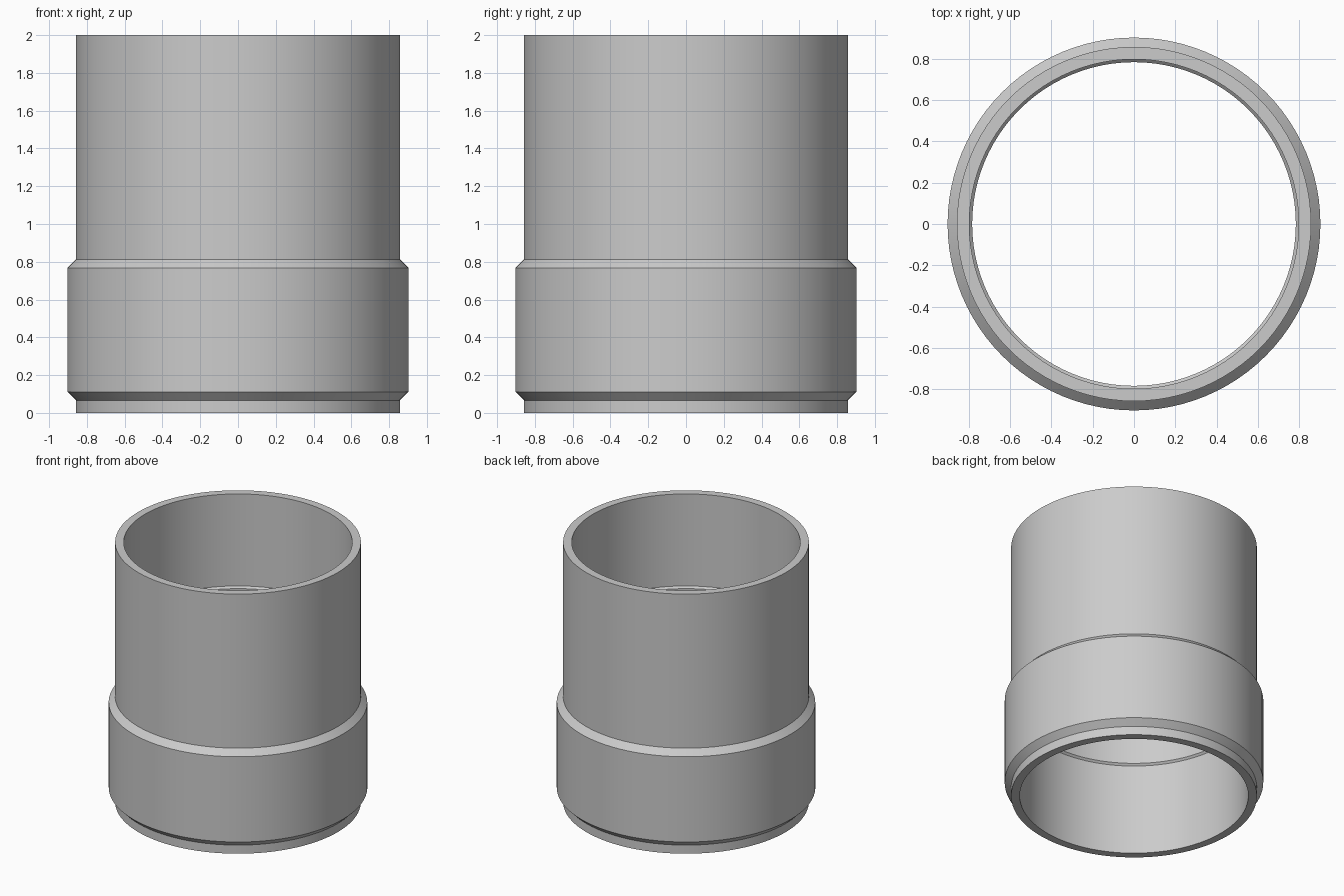
import bpy
import bmesh
import math

cube = bpy.data.objects.get("Cube")
if cube:
    bpy.data.objects.remove(cube, do_unlink=True)

SEGMENTS = 96
OUTER, COLLAR, BORE, STOP = 0.858, 0.903, 0.798, 0.784

grey = bpy.data.materials.new("light_grey")
grey.use_nodes = True
colour = (0.6, 0.6, 0.6, 1)
grey.diffuse_color = colour
grey.node_tree.nodes["Principled BSDF"].inputs["Base Color"].default_value = colour


def lathe(name, profile):
    """Spin a closed (radius, height) profile around z."""
    bm = bmesh.new()
    verts = [bm.verts.new((r, 0, z)) for r, z in profile]
    edges = [bm.edges.new((v, verts[(i + 1) % len(verts)]))
             for i, v in enumerate(verts)]
    bmesh.ops.spin(bm, geom=verts + edges, cent=(0, 0, 0), axis=(0, 0, 1),
                   angle=math.tau, steps=SEGMENTS, use_merge=True)
    bmesh.ops.remove_doubles(bm, verts=bm.verts, dist=0.0001)
    bmesh.ops.recalc_face_normals(bm, faces=bm.faces)
    mesh = bpy.data.meshes.new(name)
    bm.to_mesh(mesh)
    bm.free()
    mesh.materials.append(grey)
    obj = bpy.data.objects.new(name, mesh)
    bpy.context.collection.objects.link(obj)
    bpy.ops.object.select_all(action="DESELECT")
    obj.select_set(True)
    bpy.context.view_layer.objects.active = obj
    bpy.ops.object.shade_smooth_by_angle(angle=math.radians(25))
    return obj


# Outer wall with its chamfered collar, from the bottom up
outside = [(OUTER, 0), (OUTER, 0.066), (COLLAR, 0.111),
           (COLLAR, 0.768), (OUTER, 0.813), (OUTER, 2)]
# Bore with a raised stop band in the middle, from the top down
inside = [(BORE, 2), (BORE, 1.291), (STOP, 1.277),
          (STOP, 0.716), (BORE, 0.702), (BORE, 0)]

lathe("pipe_coupling", outside + inside)
